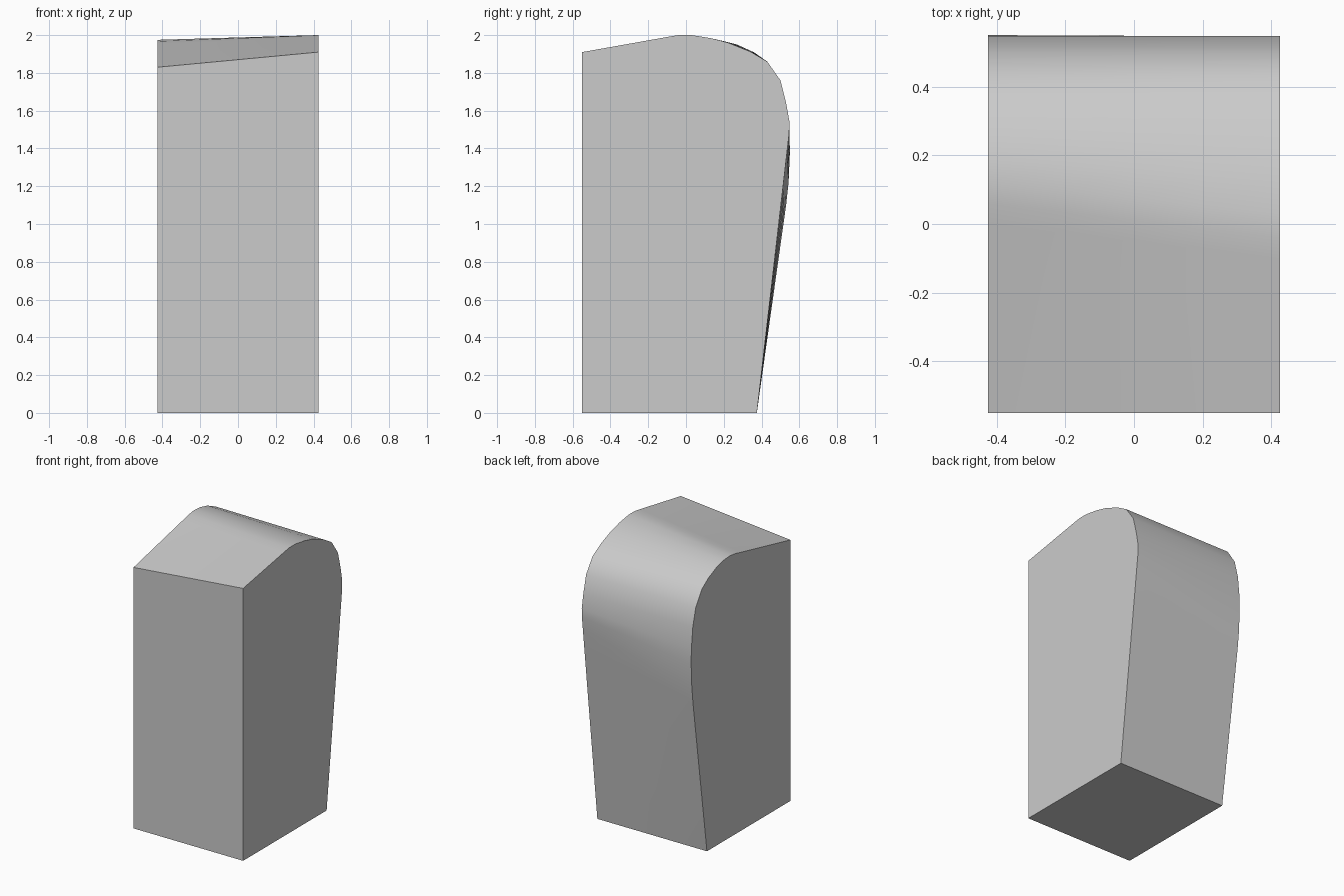
import bpy
import bmesh
import math
from mathutils import Vector

cube = bpy.data.objects.get("Cube")
if cube:
    bpy.data.objects.remove(cube, do_unlink=True)

HALF_WIDTH = 0.425
STEPS = 4

# Side profiles (y, z): front top edge, over the crown, down the back to the floor
left_profile = [(-.55, 1.91), (-.1, 1.99), (-.04, 2), (.03, 2), (.13, 1.984),
                (.22, 1.961), (.34, 1.913), (.43, 1.86), (.5, 1.76), (.53, 1.64),
                (.548, 1.54), (.546, 1.48), (.535, 1.385), (.523, 1.28), (.375, 0)]
right_profile = [(-.55, 1.83), (0, 1.953), (.06, 1.967), (.12, 1.975), (.19, 1.97),
                 (.27, 1.95), (.36, 1.909), (.43, 1.86), (.5, 1.755), (.532, 1.63),
                 (.548, 1.48), (.55, 1.38), (.543, 1.22), (.53, 1.1), (.375, 0)]
front_foot = (-.55, 0)

# One plain grey material
grey = bpy.data.materials.new("light_grey")
colour = (0.6, 0.6, 0.6, 1)
grey.diffuse_color = colour
grey.use_nodes = True
shader = next(n for n in grey.node_tree.nodes if n.type == "BSDF_PRINCIPLED")
shader.inputs["Base Color"].default_value = colour

# Block lofted between the two end profiles
bm = bmesh.new()
rings = []
for i in range(STEPS + 1):
    t = i / STEPS
    x = HALF_WIDTH * (2 * t - 1)
    ring = []
    for r, l in zip(right_profile + [front_foot], left_profile + [front_foot]):
        y, z = Vector(r).lerp(Vector(l), t)
        ring.append(bm.verts.new((x, y, z)))
    rings.append(ring)

for a, b in zip(rings, rings[1:]):
    for j in range(len(a)):
        k = (j + 1) % len(a)
        bm.faces.new((a[j], a[k], b[k], b[j]))

# Flat end faces
bm.faces.new(rings[0])
bm.faces.new(rings[-1])
bmesh.ops.recalc_face_normals(bm, faces=bm.faces)

mesh = bpy.data.meshes.new("rounded_block")
bm.to_mesh(mesh)
bm.free()
mesh.materials.append(grey)
block = bpy.data.objects.new("rounded_block", mesh)
bpy.context.collection.objects.link(block)

# Smooth crown and back, crisp edges elsewhere
bpy.ops.object.select_all(action="DESELECT")
block.select_set(True)
bpy.context.view_layer.objects.active = block
bpy.ops.object.shade_smooth_by_angle(angle=math.radians(30))
